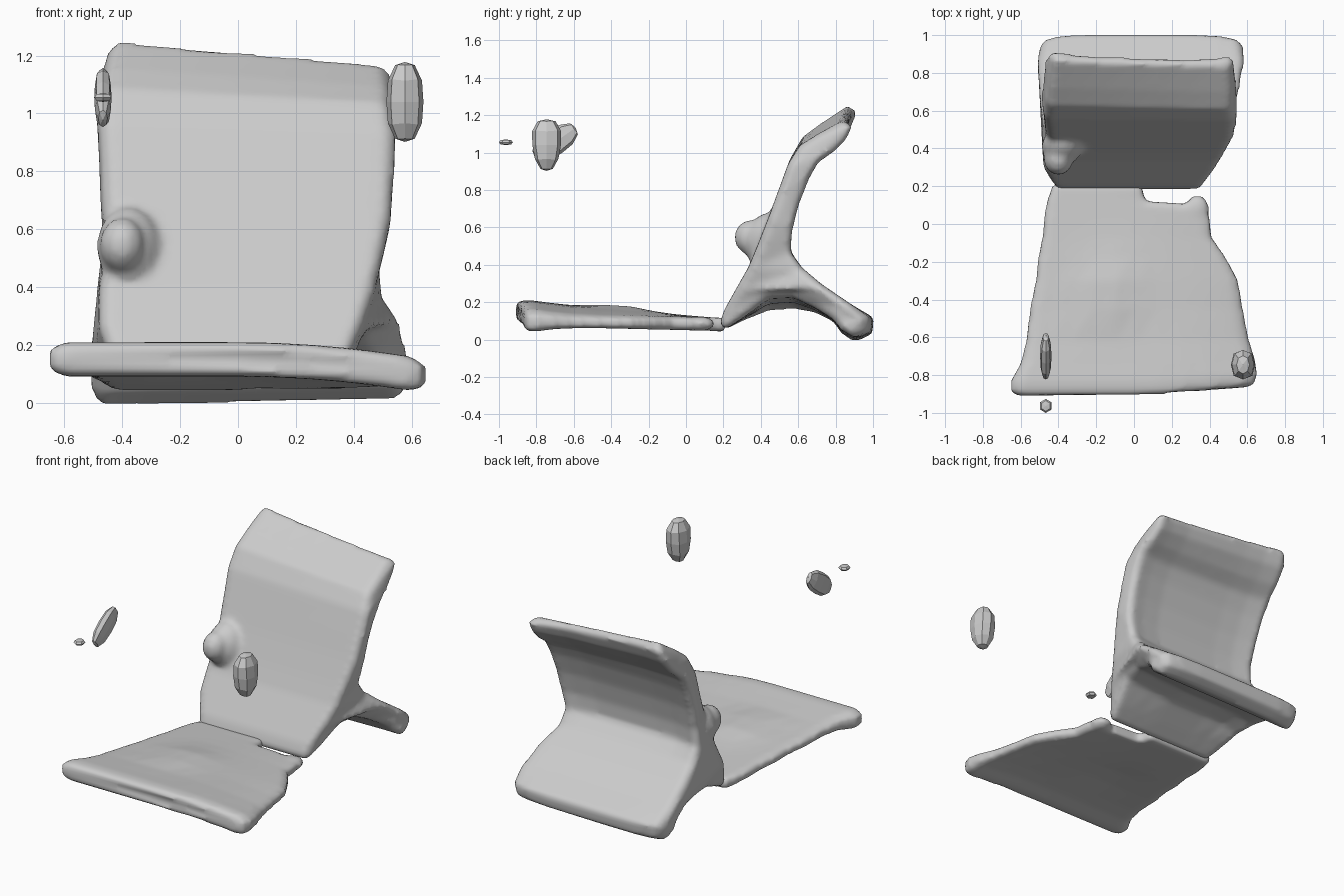
import bpy, bmesh, math
from mathutils import Vector, Matrix
from mathutils.geometry import tessellate_polygon


def finish(bm, name, voxel=None):
    bmesh.ops.recalc_face_normals(bm, faces=bm.faces)
    me = bpy.data.meshes.new(name)
    bm.to_mesh(me)
    bm.free()
    ob = bpy.data.objects.new(name, me)
    bpy.context.collection.objects.link(ob)
    if voxel:
        r = ob.modifiers.new("fuse", 'REMESH')
        r.mode = 'VOXEL'
        r.voxel_size = voxel
        r.use_smooth_shade = True
        s = ob.modifiers.new("soften", 'SMOOTH')
        s.factor = 0.5
        s.iterations = 4
    return ob


def loft(bm, rings, axis):
    """Closed skin through rings of equal point count, end caps filled flat along axis."""
    vs = [[bm.verts.new(p) for p in ring] for ring in rings]
    n = len(vs[0])
    for a, b in zip(vs, vs[1:]):
        for i in range(n):
            j = (i + 1) % n
            bm.faces.new((a[i], a[j], b[j], b[i]))
    u, w = [k for k in range(3) if k != axis]
    for cap in (vs[0], vs[-1]):
        for tri in tessellate_polygon([[Vector((v.co[u], v.co[w], 0)) for v in cap]]):
            bm.faces.new([cap[i] for i in tri])


def blob(bm, loc, radii, tilt=0.0, seg=16, rings=10, power=2):
    """Ellipsoid; a power above 2 makes it boxier."""
    made = bmesh.ops.create_uvsphere(bm, u_segments=seg, v_segments=rings, radius=1)["verts"]
    m = (Matrix.Translation(loc) @ Matrix.Rotation(tilt, 4, 'X')
         @ Matrix.Diagonal((*radii, 1)))
    for v in made:
        v.co = m @ (v.co / sum(abs(c) ** power for c in v.co) ** (1 / power))


# Backrest with splayed rear foot: side outline (y, z, left x, right x)
front = [(0.18, 0.085, -0.42, 0.36), (0.205, 0.16, -0.44, 0.38), (0.27, 0.275, -0.48, 0.43),
         (0.335, 0.39, -0.48, 0.47), (0.385, 0.51, -0.465, 0.50), (0.44, 0.65, -0.465, 0.53),
         (0.495, 0.80, -0.47, 0.54), (0.55, 0.95, -0.48, 0.545), (0.615, 1.06, -0.47, 0.53),
         (0.71, 1.125, -0.46, 0.53), (0.85, 1.21, -0.44, 0.52)]
rear = [(0.91, 1.18, -0.45, 0.53), (0.875, 1.10, -0.47, 0.53), (0.80, 1.02, -0.48, 0.54),
        (0.72, 0.96, -0.49, 0.545), (0.665, 0.86, -0.485, 0.54), (0.61, 0.72, -0.48, 0.53),
        (0.575, 0.58, -0.47, 0.52), (0.568, 0.47, -0.48, 0.49)]
foot_top = [(0.62, 0.385, -0.49, 0.50), (0.72, 0.30, -0.50, 0.56), (0.88, 0.19, -0.51, 0.59)]
foot_low = [(1.005, 0.11, -0.50, 0.58), (0.995, 0.025, -0.49, 0.57), (0.92, -0.01, -0.50, 0.58),
            (0.83, 0.035, -0.51, 0.58), (0.79, 0.095, -0.51, 0.56)]
belly = [(0.69, 0.14, -0.50, 0.50), (0.57, 0.155, -0.49, 0.47), (0.44, 0.145, -0.47, 0.44),
         (0.31, 0.10, -0.45, 0.40), (0.21, 0.055, -0.42, 0.37)]
rise = [0.03, 0.075, 0.075, 0.02, 0]         # belly climbs toward the right
outline = ([(p, 0, 0) for p in front] + [(p, -0.03, 0) for p in rear] + [(p, 0, 0) for p in foot_top]
           + [(p, 0, 0) for p in foot_low] + [(p, 0, r) for p, r in zip(belly, rise)])
stations = [0, 0.03, 0.08, 0.16, 0.3, 0.45, 0.6, 0.75, 0.88, 0.94, 0.97, 1]
bm = bmesh.new()
rings = []
for t in stations:
    mid = min(1, 6 * t * (1 - t))            # centre is thinner than the rims
    inset = 0.028 if t in (0, 1) else 0      # rounds the side edges
    ring = []
    for i, ((y, z, xl, xr), dy, dz) in enumerate(outline):
        a, b = outline[i - 1][0], outline[(i + 1) % len(outline)][0]
        tan = Vector((b[0] - a[0], b[1] - a[1])).normalized()
        lean = max(0, (z - 0.85) / 0.35)     # top edge slopes down to the right
        low = max(0, (0.2 - z) / 0.2) if y > 0.78 else 0
        corner = 0.04 * abs(2 * t - 1) ** 6 if y > 0.9 and z < 0.2 else 0
        ring.append((xl + (xr - xl) * t,
                     y + dy * mid + lean * 0.03 * (0.5 - t) - corner + inset * tan.y,
                     z + dz * max(mid * 0.6, t) + lean * 0.085 * (0.5 - t)
                     + low * 0.02 * t - inset * tan.x))
    rings.append(ring)
loft(bm, rings, 0)
# armrest stub on the left side, with a softer mound behind it
blob(bm, (-0.40, 0.35, 0.545), (0.08, 0.092, 0.095), 0.3)
blob(bm, (-0.38, 0.41, 0.54), (0.11, 0.09, 0.14), -0.3)
finish(bm, "backrest_and_foot", 0.018)

# Seat: rows of (y, left x, right x, half thickness)
rows = [(-0.91, -0.61, 0.60, 0.035), (-0.89, -0.65, 0.635, 0.058), (-0.83, -0.65, 0.65, 0.06),
        (-0.74, -0.60, 0.64, 0.048), (-0.62, -0.57, 0.605, 0.04), (-0.45, -0.55, 0.575, 0.036),
        (-0.30, -0.52, 0.55, 0.036), (-0.17, -0.505, 0.48, 0.036), (-0.07, -0.485, 0.41, 0.036),
        (0.03, -0.475, 0.40, 0.036), (0.10, -0.465, 0.38, 0.036), (0.12, -0.46, 0.06, 0.036),
        (0.21, -0.43, 0.04, 0.036)]
cols = [0, 0.04, 0.1, 0.2, 0.3, 0.4, 0.5, 0.6, 0.7, 0.8, 0.9, 0.96, 1]
rings = []
for y, xl, xr, h in rows:
    f = (0.15 - y) / 1.05                    # 0 at the back, 1 at the front
    top, bottom = [], []
    for t in cols:
        x = xl + (xr - xl) * t
        s = max(0, 2 * t - 1) ** 2           # right side droops
        yy = y + 0.045 * max(0, t - 0.55) / 0.45 * max(0, f) ** 4
        z = 0.082 + 0.068 * min(1, 1.2 * f) * (1 - 0.85 * s)
        hh = h * (0.6 if t in (0, 1) else 1)
        bump = 0.03 * math.exp(-((x + 0.13) ** 2 + (y + 0.36) ** 2) / 0.03)
        top.append((x, yy, z + hh + bump))
        bottom.append((x, yy, z - hh + bump * 0.5))
    rings.append(top + bottom[::-1])
bm = bmesh.new()
loft(bm, rings, 1)
# small tab beside the notch at the back right
blob(bm, (0.335, 0.075, 0.085), (0.065, 0.08, 0.04))
finish(bm, "seat", 0.018)

# Loose faceted pieces floating over the front corners
pieces = [("right_float", (0.577, -0.745, 1.04), (0.064, 0.085, 0.138), 0.0, 8, 6),
          ("left_float", (-0.467, -0.70, 1.055), (0.03, 0.068, 0.135), -0.95, 8, 6),
          ("small_float", (-0.467, -0.963, 1.055), (0.032, 0.037, 0.015), 0.0, 6, 4)]
for name, loc, radii, tilt, seg, n in pieces:
    bm = bmesh.new()
    blob(bm, loc, radii, tilt, seg, n, 2.6)
    if name == "right_float":                # narrower toward the bottom
        for v in bm.verts:
            k = 0.9 + 0.18 * (v.co.z - loc[2]) / radii[2]
            v.co.y = loc[1] + (v.co.y - loc[1]) * k
    finish(bm, name)
